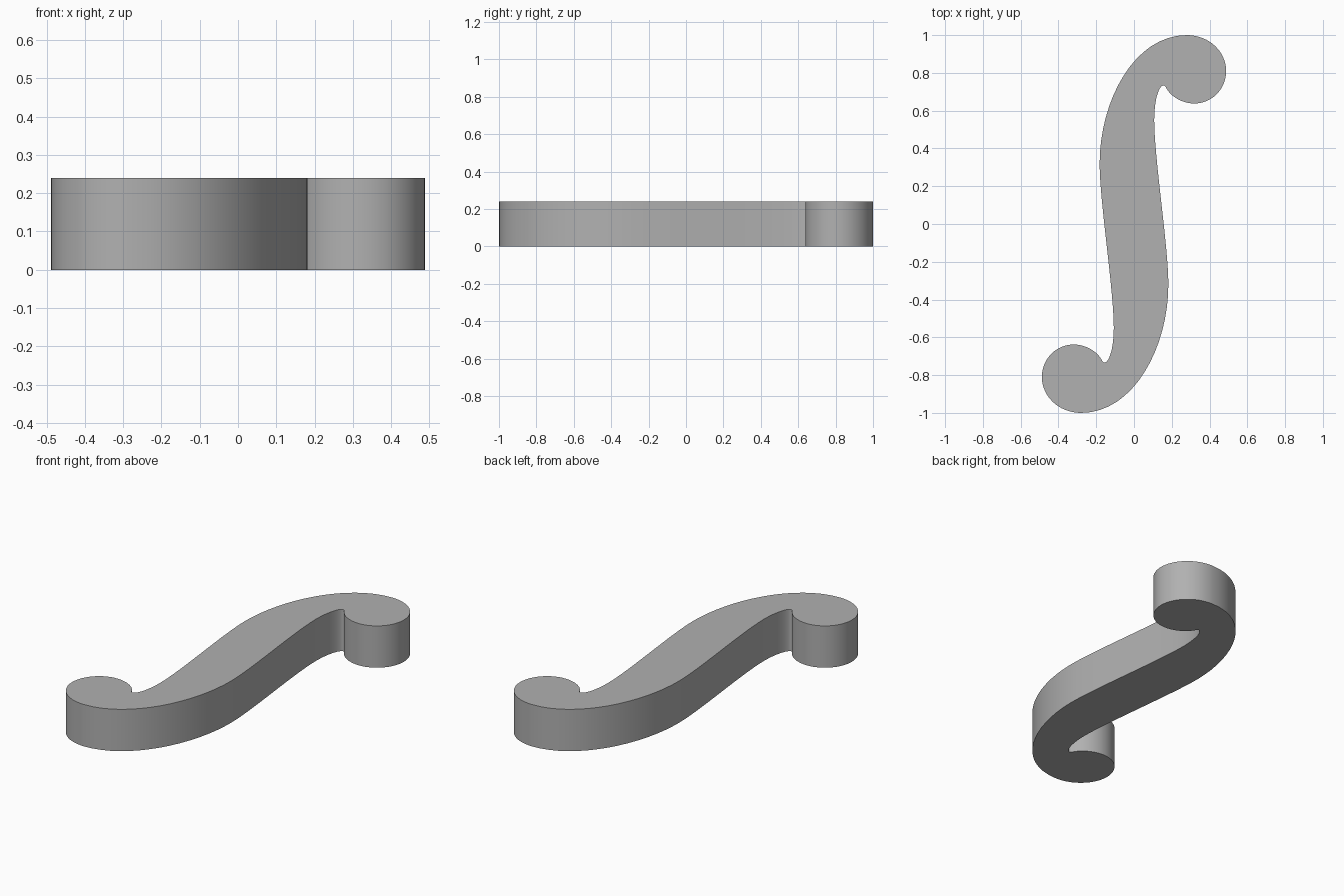
import bpy
from math import radians

if "Cube" in bpy.data.objects:
    bpy.data.objects.remove(bpy.data.objects["Cube"])

HEIGHT = 0.24

# Half outline: (incoming handle, point, outgoing handle), clockwise from the left flank
half = [
    ((-0.182, 0.12), (-0.182, 0.32), (-0.182, 0.65)),   # outer flank
    ((0.0, 1.0), (0.28, 1.0), (0.40, 1.0)),             # crown
    ((0.488, 0.91), (0.488, 0.81), (0.488, 0.714)),     # round end, outside
    ((0.412, 0.638), (0.32, 0.638), (0.25, 0.638)),     # round end, bottom
    ((0.19, 0.68), (0.17, 0.722), (0.165, 0.731)),      # notch
    ((0.158, 0.735), (0.15, 0.732), (0.138, 0.728)),
    ((0.108, 0.68), (0.107, 0.55), (0.107, 0.35)),      # inner flank
]
# Second half is the first turned by 180 degrees
outline = half + [tuple((-x, -y) for x, y in knot) for knot in half]

# S-shaped scroll, filled and extruded
curve = bpy.data.curves.new("scroll_bracket", "CURVE")
curve.dimensions = "2D"
curve.fill_mode = "BOTH"
curve.extrude = HEIGHT / 2
curve.resolution_u = 16
spline = curve.splines.new("BEZIER")
spline.bezier_points.add(len(outline) - 1)
spline.use_cyclic_u = True
for bp, (left, co, right) in zip(spline.bezier_points, outline):
    bp.handle_left_type = bp.handle_right_type = "FREE"
    bp.co = (*co, 0)
    bp.handle_left = (*left, 0)
    bp.handle_right = (*right, 0)

# Darker grey finish
grey = bpy.data.materials.new("dark_grey")
grey.diffuse_color = (0.44, 0.44, 0.44, 1)
grey.use_nodes = True
grey.node_tree.nodes["Principled BSDF"].inputs["Base Color"].default_value = grey.diffuse_color
curve.materials.append(grey)

scroll = bpy.data.objects.new("scroll_bracket", curve)
scroll.location.z = HEIGHT / 2
bpy.context.collection.objects.link(scroll)
bpy.context.view_layer.objects.active = scroll
scroll.select_set(True)

# Turn into a mesh with smooth walls and sharp rims
bpy.ops.object.convert(target="MESH")
bpy.ops.object.mode_set(mode="EDIT")
bpy.ops.mesh.select_all(action="SELECT")
bpy.ops.mesh.remove_doubles(threshold=0.0001)
bpy.ops.mesh.normals_make_consistent(inside=False)
bpy.ops.object.mode_set(mode="OBJECT")
bpy.ops.object.shade_smooth_by_angle(angle=radians(40))
